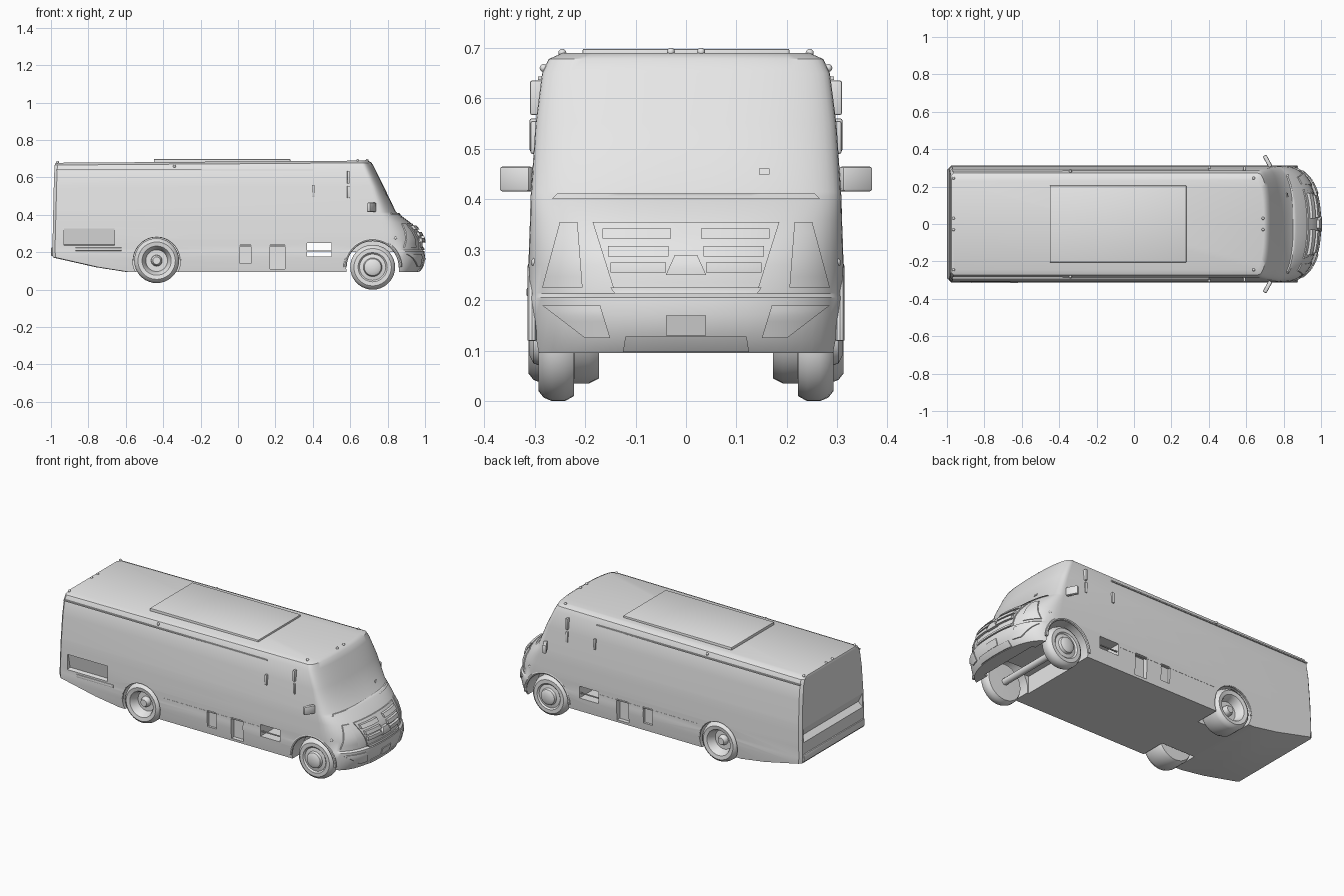
import bpy, bmesh, math
from mathutils import Matrix, Vector

cube = bpy.data.objects.get("Cube")
if cube:
    bpy.data.objects.remove(cube)

grey = bpy.data.materials.new("plain_grey")
grey.use_nodes = True
grey.diffuse_color = (0.8, 0.8, 0.8, 1)
grey.node_tree.nodes["Principled BSDF"].inputs["Base Color"].default_value = grey.diffuse_color


def select_only(ob):
    bpy.ops.object.select_all(action='DESELECT')
    ob.select_set(True)
    bpy.context.view_layer.objects.active = ob


def finish(name, bm, smooth=True):
    bmesh.ops.recalc_face_normals(bm, faces=bm.faces)
    mesh = bpy.data.meshes.new(name)
    bm.to_mesh(mesh)
    bm.free()
    mesh.materials.append(grey)
    ob = bpy.data.objects.new(name, mesh)
    bpy.context.collection.objects.link(ob)
    if smooth:
        select_only(ob)
        bpy.ops.object.shade_smooth_by_angle(angle=math.radians(35))
    return ob


def box(name, lo, hi, turn=0, axis='Z', bevel=0):
    lo, hi = Vector(lo), Vector(hi)
    bm = bmesh.new()
    place = Matrix.Translation((lo + hi) / 2) @ Matrix.Rotation(turn, 4, axis)
    bmesh.ops.create_cube(bm, size=1, matrix=Matrix.Diagonal((*(hi - lo), 1)))
    if bevel:
        bmesh.ops.bevel(bm, geom=bm.edges[:], offset=bevel, segments=2, affect='EDGES', profile=0.5)
    bm.transform(place)
    return finish(name, bm, bool(bevel))


def side_box(name, x, y, z, side, **kw):
    ya, yb = sorted((side * y[0], side * y[1]))
    return box(name, (x[0], ya, z[0]), (x[1], yb, z[1]), **kw)


def loft(name, rings):
    bm = bmesh.new()
    loops = [[bm.verts.new(p) for p in ring] for ring in rings]
    n = len(loops[0])
    for a, b in zip(loops, loops[1:]):
        for i in range(n):
            j = (i + 1) % n
            bm.faces.new((a[i], a[j], b[j], b[i]))
    bm.faces.new(loops[0][::-1])
    bm.faces.new(loops[-1])
    return finish(name, bm)


def lathe(name, profile, cx, cz, outer, side, n=36):
    turn = [2 * math.pi * i / n for i in range(n)]
    return loft(name, [[(cx + r * math.cos(t), side * (outer - d), cz + r * math.sin(t))
                        for t in turn] for r, d in profile])


def cut(ob, cutter):
    cutter.hide_render = True
    mod = ob.modifiers.new("cut", 'BOOLEAN')
    mod.operation, mod.solver, mod.object = 'DIFFERENCE', 'EXACT', cutter
    select_only(ob)
    bpy.ops.object.modifier_apply(modifier=mod.name)
    bpy.data.objects.remove(cutter)


# Body plan at each height: z, nose x, shoulder x, half width, tail x
LEVELS = [
    (.095, .965, .80, .303, -.60), (.12, .985, .80, .306, -.76), (.172, 1.0, .80, .311, -.99),
    (.205, .997, .80, .312, -.993), (.213, .982, .79, .311, -.993), (.27, .98, .78, .312, -.992),
    (.31, .962, .77, .311, -.99), (.36, .92, .76, .309, -.99), (.405, .86, .75, .308, -.988),
    (.415, .845, .745, .307, -.988), (.55, .78, .71, .298, -.985), (.65, .73, .67, .285, -.982),
    (.678, .715, .66, .272, -.98), (.69, .695, .64, .245, -.975)]
ROUND = 2.4
ARC = 28


def plan(level):
    z, nose, shoulder, w, tail = level
    pts = [(tail, -w + .015), (tail + .015, -w)]
    for i in range(ARC + 1):
        a = math.pi * (i / ARC - .5)
        s, c = math.sin(a), max(0, math.cos(a))
        pts.append((shoulder + (nose - shoulder) * c ** (2 / ROUND),
                    math.copysign(w * abs(s) ** (2 / ROUND), s)))
    pts += [(tail + .015, w), (tail, w - .015)]
    drop = .012 if z > .6 else 0
    return [(x, y, z - drop * (.7 - x) / 1.7) for x, y in pts]


def nose_x(y, z):
    for a, b in zip(LEVELS, LEVELS[1:]):
        if a[0] <= z <= b[0]:
            t = (z - a[0]) / (b[0] - a[0])
            nose, shoulder, w = [a[k] + t * (b[k] - a[k]) for k in (1, 2, 3)]
            return shoulder + (nose - shoulder) * max(0, 1 - (abs(y) / w) ** ROUND) ** (1 / ROUND)
    return LEVELS[0][1]


def patch(name, z0, z1, low, high, rise, cols=12, rows=6):
    """Raised plate hugging the nose; low and high are its y spans."""
    rings = []
    for j in range(rows + 1):
        t = j / rows
        z = z0 + t * (z1 - z0)
        ya, yb = [low[k] + t * (high[k] - low[k]) for k in (0, 1)]
        ys = [ya + (yb - ya) * i / cols for i in range(cols + 1)]
        front = [(nose_x(y, z) + rise, y, z) for y in ys]
        back = [(nose_x(y, z) - .015, y, z) for y in reversed(ys)]
        rings.append(front + back)
    return loft(name, rings)


body = loft("body", [plan(level) for level in LEVELS])

# Wheel wells, underside hollow, tool bays and the open hatch
FRONT, REAR = (.72, .12), (-.435, .155)
for side in (-1, 1):
    for (cx, cz), r in ((FRONT, .142), (REAR, .128)):
        cut(body, lathe("well_cutter", [(r, 0), (r, .25)], cx, cz, .4, side))
    cut(body, side_box("bay_cutter", (.17, .25), (.28, .4), (.11, .24), side))
    cut(body, side_box("bay_cutter", (.01, .07), (.295, .4), (.14, .24), side))
cut(body, box("underside_cutter", (.57, -.2, 0), (.88, .2, .2)))
cut(body, box("hatch_cutter", (.37, -.4, .178), (.50, .4, .25)))
cut(body, box("scoop_cutter", (-.93, -.345, .235), (-.66, -.295, .325), turn=.2, axis='X'))

# Tail recess: a wedge with a long sloping top
wedge = [(-1.02, .44), (-.96, .32), (-1.02, .27)]
cut(body, loft("tail_cutter", [[(x, y, z) for x, z in wedge] for y in (-.285, .285)]))
select_only(body)
bpy.ops.object.shade_smooth_by_angle(angle=math.radians(35))
box("rear_bumper", (-1.0, -.295, .18), (-.96, .295, .225), bevel=.006)

# Wheels
FRONT_WHEEL = [(.002, 0), (.03, 0), (.045, .008), (.05, .022), (.07, .026), (.078, .018),
               (.1, .018), (.113, .028), (.12, .045), (.12, .07), (.11, .088), (.002, .09)]
REAR_WHEEL = [(.002, .025), (.02, .025), (.028, .04), (.03, .055), (.058, .055), (.07, .015),
              (.078, .004), (.1, 0), (.113, .01), (.12, .03), (.12, .12), (.11, .14), (.002, .14)]


def arch(name, cx, cz, r, side, thick):
    """Rounded lip over a wheel opening."""
    curve = bpy.data.curves.new(name, 'CURVE')
    curve.dimensions = '3D'
    curve.bevel_depth, curve.bevel_resolution, curve.use_fill_caps = thick, 2, True
    line = curve.splines.new('POLY')
    line.points.add(24)
    for i, p in enumerate(line.points):
        t = math.pi * i / 24
        p.co = (cx + r * math.cos(t), side * .305, cz + r * math.sin(t), 1)
    curve.materials.append(grey)
    ob = bpy.data.objects.new(name, curve)
    bpy.context.collection.objects.link(ob)
    select_only(ob)
    bpy.ops.object.convert(target='MESH')
    bpy.ops.object.shade_smooth_by_angle(angle=math.radians(35))


for side, tag in ((-1, "right"), (1, "left")):
    lathe("front_wheel_" + tag, FRONT_WHEEL, *FRONT, .31, side)
    lathe("rear_wheel_" + tag, REAR_WHEEL, *REAR, .312, side)
    arch("front_arch_" + tag, *FRONT, .148, side, .009)
    arch("rear_arch_" + tag, *REAR, .13, side, .006)
for label, (cx, cz) in (("front", FRONT), ("rear", REAR)):
    lathe(label + "_axle", [(.02, 0), (.02, .5)], cx, cz, .25, 1, 12)

# Roof panel and small roof lamps
box("roof_panel", (-.45, -.205, .67), (.28, .205, .698), bevel=.003)


def lamp(name, x, y, z, r=.008):
    bm = bmesh.new()
    bmesh.ops.create_uvsphere(bm, u_segments=10, v_segments=6, radius=r,
                              matrix=Matrix.Translation((x, y, z)))
    finish(name, bm)


for side, tag in ((-1, "right"), (1, "left")):
    lamp("rear_roof_lamp_" + tag, -.965, side * .03, .677)
    lamp("front_roof_lamp_" + tag, .69, side * .03, .692)
    lamp("corner_roof_lamp_" + tag, .64, side * .245, .69)
    lamp("tail_corner_lamp_" + tag, -.965, side * .245, .68)
    lamp("side_roof_lamp_" + tag, -.34, side * .282, .66)
    lamp("wing_lamp_" + tag, .84, side * .297, .275, .01)

    # Gutter rail, mirrors and side grips
    side_box("gutter_rail_" + tag, (-.97, .40), (.27, .293), (.636, .643), side)
    side_box("mirror_" + tag, (.703, .725), (.302, .37), (.415, .465), side,
             turn=side * .5, bevel=.006)
    side_box("door_grip_" + tag, (.395, .41), (.29, .31), (.495, .56), side, bevel=.004)
    side_box("lower_pillar_grip_" + tag, (.583, .597), (.29, .308), (.49, .555), side, bevel=.004)
    side_box("upper_pillar_grip_" + tag, (.583, .597), (.28, .309), (.567, .635), side, bevel=.004)
    side_box("sill_trim_" + tag, (-.30, .36), (.3, .3125), (.232, .236), side)
    side_box("hatch_bar_" + tag, (.37, .50), (.296, .304), (.203, .208), side)

    # Nose details
    def span(a, b):
        return sorted((side * a, side * b))
    patch("headlight_" + tag, .225, .355, span(.205, .285), span(.215, .25), .006)
    for i, (z, inner, outer) in enumerate([(.322, .03, .165), (.287, .035, .155), (.255, .04, .15)]):
        patch(f"grille_slat_{tag}_{i}", z, z + .02, span(inner, outer), span(inner, outer), .02, rows=2)
    patch("bumper_corner_" + tag, .125, .19, span(.15, .20), span(.17, .285), .006)

patch("grille_panel", .212, .355, (-.14, .14), (-.185, .185), .006)
patch("grille_chin", .212, .225, (-.14, .14), (-.15, .15), .014, rows=2)
patch("grille_centre", .25, .29, (-.04, .04), (-.022, .022), .022, rows=3)
patch("number_plate", .13, .17, (-.04, .04), (-.04, .04), .005, rows=2)
patch("bumper_intake", .097, .128, (-.125, .125), (-.12, .12), .006, rows=2)
patch("cowl", .402, .411, (-.265, .265), (-.255, .255), .008, cols=20, rows=2)
patch("windscreen_tag", .449, .461, (.145, .165), (.145, .165), .004, cols=3, rows=1)

# Vent strip low on the right flank
box("vent_strip", (-.87, -.316, .207), (-.62, -.30, .225), bevel=.004)
